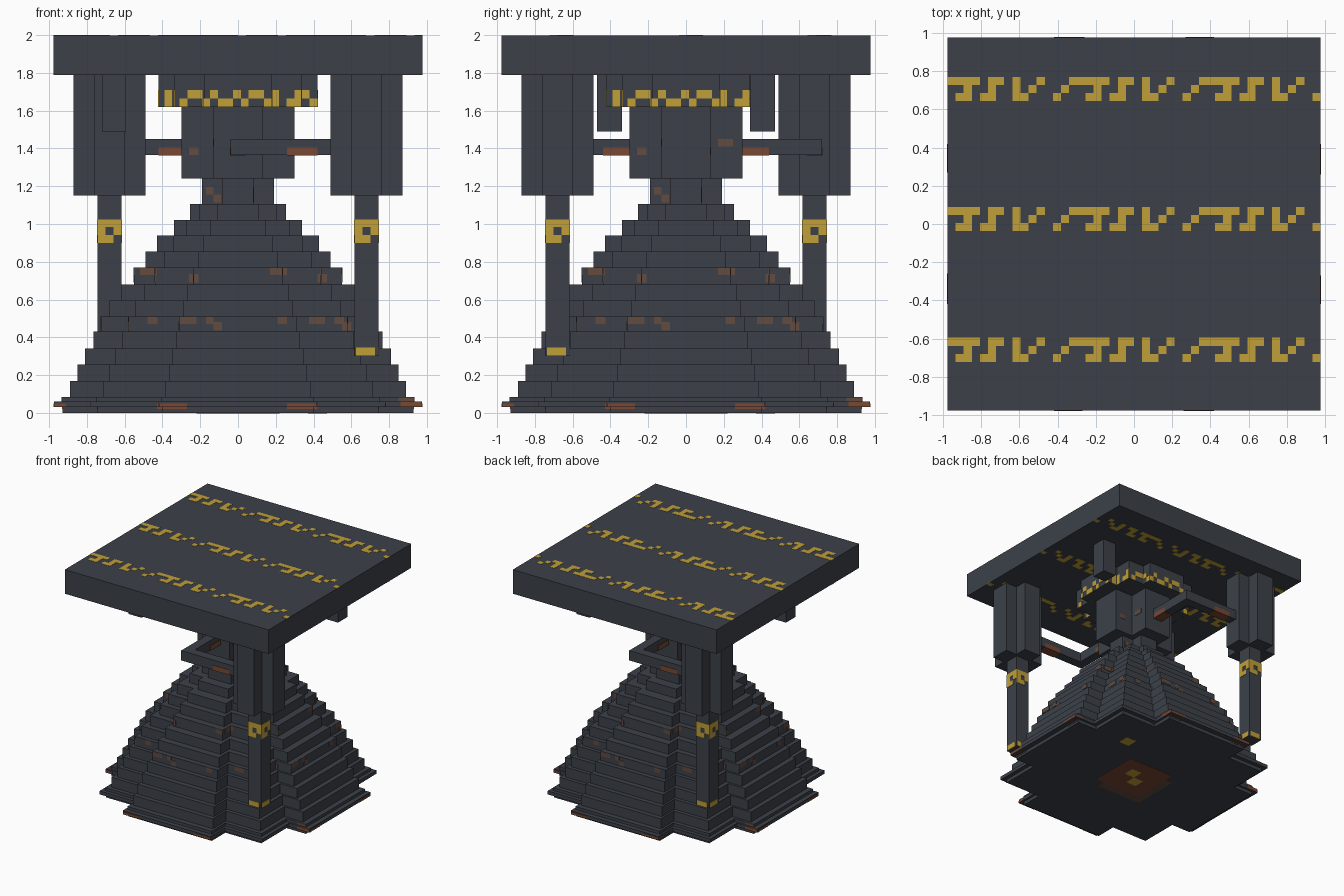
import bpy, bmesh, math
from mathutils import Matrix, Vector

if "Cube" in bpy.data.objects:
    bpy.data.objects.remove(bpy.data.objects["Cube"])


def material(name, rgb):
    m = bpy.data.materials.new(name)
    m.diffuse_color = (*rgb, 1)
    m.use_nodes = True
    m.node_tree.nodes["Principled BSDF"].inputs["Base Color"].default_value = m.diffuse_color
    return m


STEEL = material("dark_steel", (0.045, 0.052, 0.066))
YELLOW = material("hazard_yellow", (0.53, 0.35, 0.040))
RUST = material("rust", (0.19, 0.066, 0.034))
FADED = material("faded_rust", (0.122, 0.069, 0.051))
T = 0.003  # plate thickness


def finish(name, bm, mat):
    bmesh.ops.recalc_face_normals(bm, faces=bm.faces)
    me = bpy.data.meshes.new(name)
    bm.to_mesh(me)
    bm.free()
    me.materials.append(mat)
    ob = bpy.data.objects.new(name, me)
    bpy.context.collection.objects.link(ob)
    return ob


def add_box(bm, x, y, z, turn=0):
    """Box from (min, max) pairs, turned by quarter turns about z."""
    c = Vector([(r[0] + r[1]) / 2 for r in (x, y, z)])
    size = [r[1] - r[0] for r in (x, y, z)]
    mat = Matrix.Rotation(turn * math.pi / 2, 4, 'Z') @ Matrix.Translation(c) @ Matrix.Diagonal((*size, 1))
    bmesh.ops.create_cube(bm, size=1, matrix=mat)


def boxes(name, items, mat, turns=(0,)):
    bm = bmesh.new()
    for t in turns:
        for x, y, z in items:
            add_box(bm, x, y, z, t)
    return finish(name, bm, mat)


def add_prism(bm, a, z0, z1, square, cx=0, cy=0):
    """Cross-shaped prism, optionally with a square filling the corners."""
    b, s = 0.43 * a, 0.8 * a
    quarter = [(a, b), (s, b), (s, s), (b, s), (b, a)] if square else [(a, b), (b, b), (b, a)]
    pts = []
    for _ in range(4):
        pts += quarter
        quarter = [(-y, x) for x, y in quarter]
    face = bm.faces.new([bm.verts.new((cx + x, cy + y, z0)) for x, y in pts])
    top = bmesh.ops.extrude_face_region(bm, geom=[face], use_keep_orig=True)
    bmesh.ops.translate(bm, verts=[v for v in top["geom"] if isinstance(v, bmesh.types.BMVert)],
                        vec=(0, 0, z1 - z0))


def prism(name, a, z0, z1, square, cx=0, cy=0):
    bm = bmesh.new()
    add_prism(bm, a, z0, z1, square, cx, cy)
    return finish(name, bm, STEEL)


def add_plate(bm, a, square, x0, x1, z0, z1):
    """Painted patch on all four sides of a prism, split where its front steps back."""
    b, s = 0.43 * a, 0.8 * a if square else 0.43 * a
    cuts = [x0] + [c for c in sorted({-s, -b, b, s}) if x0 < c < x1] + [x1]
    for l, r in zip(cuts, cuts[1:]):
        m = abs(l + r) / 2
        d = a if m < b else s if m < s else b
        for t in range(4):
            add_box(bm, (l, r), (-d - T, -d + T), (z0, z1), t)


# Stepped base
TIERS = [(0.93, 0, 0.03), (0.975, 0.03, 0.06), (0.935, 0.06, 0.085), (0.89, 0.085, 0.17),
         (0.85, 0.17, 0.255), (0.81, 0.255, 0.34), (0.765, 0.34, 0.43), (0.725, 0.43, 0.51),
         (0.68, 0.51, 0.595), (0.62, 0.595, 0.68), (0.55, 0.68, 0.77), (0.49, 0.77, 0.855),
         (0.43, 0.855, 0.94), (0.34, 0.94, 1.02), (0.255, 1.02, 1.105)]
bm = bmesh.new()
for a, z0, z1 in TIERS:
    add_prism(bm, a, z0, z1, True)
finish("stepped_base", bm, STEEL)

# Neck, head and collar
prism("neck", 0.19, 1.105, 1.24, False)
prism("head", 0.30, 1.24, 1.62, False)
prism("collar", 0.42, 1.62, 1.79, True)

# Top platform
boxes("platform", [((-0.976, 0.976), (-0.976, 0.976), (1.79, 1.998))], STEEL)

# Two pistons on opposite corners
for label, k in (("front", 1), ("back", -1)):
    cx, cy = 0.68 * k, -0.68 * k
    prism(label + "_piston_sleeve", 0.19, 1.15, 1.79, False, cx, cy)
    boxes(label + "_piston_rod", [((cx - 0.0625, cx + 0.0625), (cy - 0.0625, cy + 0.0625), (0.30, 1.15))], STEEL)

# Bent pipes from the head to the pistons, and hanging blocks
HALF = (0, 2)
boxes("pipes", [((-0.04, 0.60), (-0.72, -0.64), (1.365, 1.45)),
                ((-0.04, 0.04), (-0.64, -0.29), (1.365, 1.45))], STEEL, HALF)
boxes("hanging_blocks", [((-0.72, -0.595), (-0.47, -0.34), (1.49, 1.79))], STEEL, HALF)
boxes("pipe_rust", [((0.26, 0.42), (-0.72 - T, -0.64 + T), (1.365 - T, 1.405)),
                    ((-0.04 - T, 0.04 + T), (-0.44, -0.30), (1.365 - T, 1.405))], RUST, HALF)

# Hazard stripes on both faces of the platform
PATTERN = ("####.##.#..#...#", "..#..#..#.#...#.", ".##.##..##...#..")
C = 1.952 / 46
bm = bmesh.new()
for top_y in (0.77, 0.09, -0.595):
    for r, row in enumerate(PATTERN):
        for i in range(46):
            if row[i % 16] == "#":
                x, y = -0.976 + i * C, top_y - r * C
                for z in (1.79, 1.998):
                    add_box(bm, (x, x + C), (y - C, y), (z - 0.002, z + 0.002))
finish("platform_stripes", bm, YELLOW)

# Hazard band round the collar
bm = bmesh.new()
for r, row in enumerate(("#..##.#..#.##.#..##.", "#.#..#.##.#..##.##.#")):
    for i, ch in enumerate(row):
        if ch == "#":
            x = -0.39 + i * 0.0405
            add_plate(bm, 0.42, True, x, x + 0.0405, 1.665 - r * 0.045, 1.71 - r * 0.045)
finish("collar_stripes", bm, YELLOW)

# Hazard marks on the piston rods
bm = bmesh.new()
W = 0.0625
for k in (1, -1):
    for side in range(4):
        place = Matrix.Translation((0.68 * k, -0.68 * k, 0)) @ Matrix.Rotation(side * math.pi / 2, 4, 'Z')
        marks = [(-0.055, 0.045, 0.30, 0.345)]
        for r, row in enumerate(("###", "#.#", "##.")):
            marks += [(-W + i * W / 1.5, -W + (i + 1) * W / 1.5, 0.983 - r * 0.0417, 1.025 - r * 0.0417)
                      for i, ch in enumerate(row) if ch == "#"]
        for x0, x1, z0, z1 in marks:
            m = place @ Matrix.Translation(((x0 + x1) / 2, -W, (z0 + z1) / 2))
            bmesh.ops.create_cube(bm, size=1, matrix=m @ Matrix.Diagonal((x1 - x0, 2 * T, z1 - z0, 1)))
finish("rod_marks", bm, YELLOW)

# Faded rust spots: (prism size, filled corners, x range, z range)
bm = bmesh.new()
for a, sq, x0, x1, z0, z1 in [
        (0.55, True, -0.52, -0.43, 0.73, 0.77), (0.55, True, 0.17, 0.26, 0.73, 0.77),
        (0.55, True, -0.26, -0.21, 0.69, 0.735), (0.55, True, 0.42, 0.47, 0.69, 0.735),
        (0.725, True, -0.48, -0.425, 0.47, 0.51), (0.725, True, -0.31, -0.22, 0.47, 0.51),
        (0.725, True, -0.17, -0.13, 0.47, 0.51), (0.725, True, -0.13, -0.085, 0.435, 0.48),
        (0.725, True, 0.21, 0.26, 0.47, 0.51), (0.725, True, 0.375, 0.46, 0.47, 0.51),
        (0.725, True, 0.51, 0.56, 0.47, 0.51), (0.725, True, 0.55, 0.60, 0.435, 0.48),
        (0.30, False, -0.26, -0.21, 1.365, 1.405), (0.30, False, 0.17, 0.25, 1.41, 1.45),
        (0.19, False, -0.17, -0.13, 1.155, 1.195), (0.19, False, -0.13, -0.09, 1.115, 1.155),
        (0.935, True, 0.85, 0.93, 0.06, 0.085)]:
    add_plate(bm, a, sq, x0, x1, z0, z1)
finish("faded_rust_spots", bm, FADED)

# Stronger rust along the foot
bm = bmesh.new()
for a, x0, x1, z0, z1 in [(0.975, -0.43, -0.27, 0.03, 0.05), (0.975, 0.26, 0.42, 0.03, 0.05),
                          (0.93, -0.43, -0.27, 0.02, 0.03), (0.93, 0.26, 0.42, 0.02, 0.03),
                          (0.975, -0.97, -0.91, 0.03, 0.05), (0.975, 0.86, 0.97, 0.03, 0.06)]:
    add_plate(bm, a, True, x0, x1, z0, z1)
finish("foot_rust", bm, RUST)

# Patches under the base
boxes("underside_rust", [((-0.22, 0.22), (-0.22, 0.22), (-0.002, 0.002))], RUST)
boxes("underside_faded_rust", [((-0.30, 0.14), (-0.30, 0.14), (-0.001, 0.002))], FADED)
boxes("underside_marks", [((c - 0.05, c + 0.05), (c - 0.05, c + 0.05), (-0.003, 0.002))
                          for c in (-0.05, 0.05, 0.42)], YELLOW)
